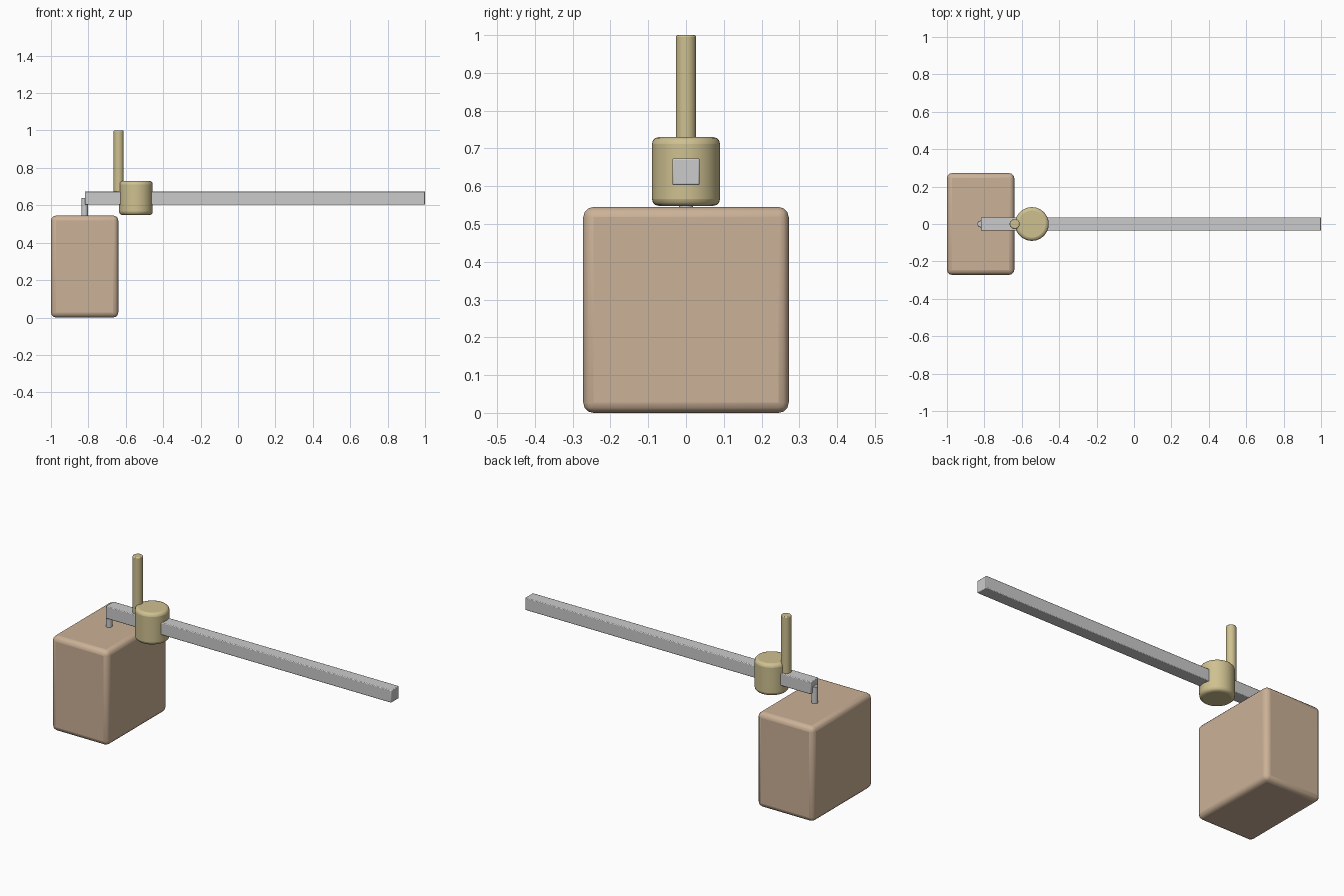
import bpy
import math

if "Cube" in bpy.data.objects:
    bpy.data.objects.remove(bpy.data.objects["Cube"])


def material(name, color):
    m = bpy.data.materials.new(name)
    m.diffuse_color = color
    m.use_nodes = True
    m.node_tree.nodes["Principled BSDF"].inputs["Base Color"].default_value = m.diffuse_color
    return m


def finish(obj, name, mat, bevel, segments):
    obj.name = name
    if mat:
        obj.data.materials.append(mat)
    if bevel:
        b = obj.modifiers.new("bevel", 'BEVEL')
        b.width = bevel
        b.segments = segments
        b.limit_method = 'ANGLE'
        b.angle_limit = math.radians(40)
    bpy.ops.object.shade_smooth_by_angle(angle=math.radians(35))
    return obj


def box(name, lo, hi, mat=None, bevel=0, segments=3):
    bpy.ops.mesh.primitive_cube_add(size=1, location=[(a + b) / 2 for a, b in zip(lo, hi)])
    obj = bpy.context.object
    obj.scale = [b - a for a, b in zip(lo, hi)]
    bpy.ops.object.transform_apply(location=False, rotation=False, scale=True)
    return finish(obj, name, mat, bevel, segments)


def cylinder(name, x, radius, z0, z1, mat=None, bevel=0, segments=2, sides=48):
    bpy.ops.mesh.primitive_cylinder_add(vertices=sides, radius=radius, depth=z1 - z0,
                                        location=(x, 0, (z0 + z1) / 2))
    return finish(bpy.context.object, name, mat, bevel, segments)


wood = material("tan", (0.60, 0.44, 0.31, 1))
brass = material("brass", (0.62, 0.53, 0.28, 1))

# Hanging load and the pin joining it to the beam
box("load_block", (-1, -0.272, 0), (-0.64, 0.272, 0.545), wood, 0.027)
cylinder("load_pin", -0.82, 0.018, 0.53, 0.64, None, 0.002, 1, 24)

# Long square beam
box("beam", (-0.818, -0.036, 0.603), (1, 0.036, 0.674), None, 0.004, 2)

# Upright handle and sliding weight
cylinder("handle_post", -0.638, 0.027, 0.64, 1.0, brass, 0.005, 2, 32)
cylinder("sliding_weight", -0.546, 0.09, 0.548, 0.73, brass, 0.018, 3)
